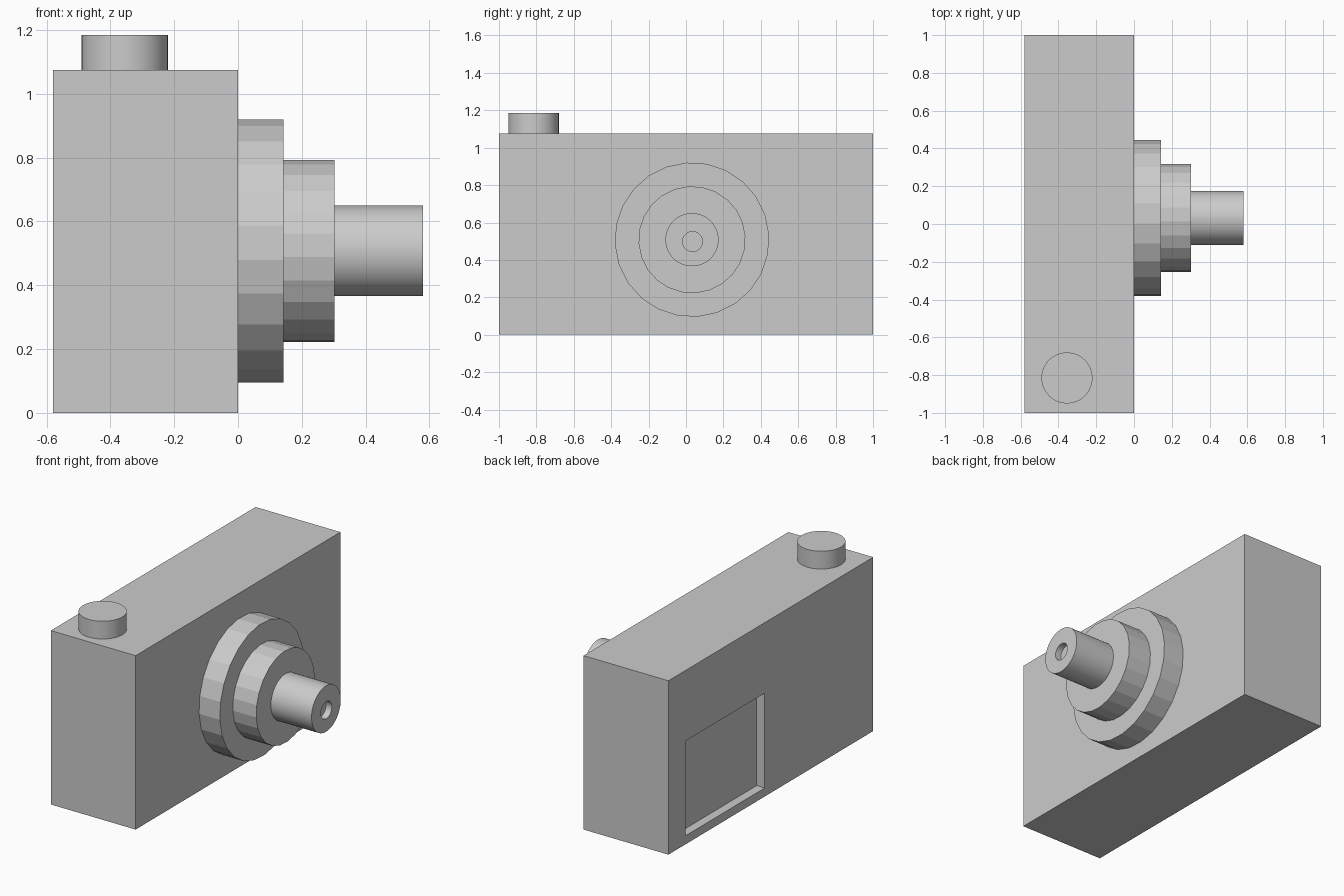
import bpy
import bmesh
from math import radians
from mathutils import Matrix, Vector

cube = bpy.data.objects.get("Cube")
if cube:
    bpy.data.objects.remove(cube, do_unlink=True)

# One plain colour for the whole model
grey = bpy.data.materials.new("plain grey")
grey.use_nodes = True
colour = (0.6, 0.6, 0.6, 1)
grey.diffuse_color = colour
grey.node_tree.nodes["Principled BSDF"].inputs["Base Color"].default_value = colour

LENS_Y, LENS_Z = 0.032, 0.508


def finish(name, bm, smooth=False):
    bmesh.ops.recalc_face_normals(bm, faces=bm.faces[:])
    mesh = bpy.data.meshes.new(name)
    bm.to_mesh(mesh)
    bm.free()
    mesh.materials.append(grey)
    obj = bpy.data.objects.new(name, mesh)
    bpy.context.collection.objects.link(obj)
    if smooth:
        bpy.ops.object.select_all(action='DESELECT')
        obj.select_set(True)
        bpy.context.view_layer.objects.active = obj
        bpy.ops.object.shade_smooth_by_angle(angle=radians(30))


def cylinder(radius, length, sides, matrix):
    bm = bmesh.new()
    bmesh.ops.create_cone(bm, cap_ends=True, segments=sides, radius1=radius,
                          radius2=radius, depth=length, matrix=matrix)
    return bm


def lens_ring(radius, x0, x1, sides):
    place = Matrix.Translation((( x0 + x1) / 2, LENS_Y, LENS_Z))
    turn = Matrix.Rotation(radians(90), 4, 'Y') @ Matrix.Rotation(radians(4), 4, 'Z')
    return cylinder(radius, x1 - x0, sides, place @ turn)


def sink(bm, face, centre, scale_y, scale_z, depth):
    """Cut a pocket into a face that looks along x."""
    middle = face.calc_center_median()
    bmesh.ops.inset_individual(bm, faces=[face], thickness=0.01)
    rim = [(v, v.co - middle) for v in face.verts]
    half_y = max(abs(d.y) for _, d in rim)
    half_z = max(abs(d.z) for _, d in rim)
    for v, d in rim:
        v.co = Vector((middle.x, centre[0] + d.y / half_y * scale_y,
                       centre[1] + d.z / half_z * scale_z))
    bmesh.ops.inset_individual(bm, faces=[face], thickness=0)
    for v in face.verts:
        v.co.x += depth


# Body with a rectangular pocket in its rear panel
bm = bmesh.new()
size = Matrix.Diagonal((0.58, 2, 1.075, 1))
bmesh.ops.create_cube(bm, size=1, matrix=Matrix.Translation((-0.29, 0, 0.5375)) @ size)
rear = min(bm.faces, key=lambda f: f.calc_center_median().x)
sink(bm, rear, (0.447, 0.346), 0.387, 0.293, 0.055)
finish("camera_body", bm)

# Stepped lens rings
finish("lens_base_ring", lens_ring(0.413, 0, 0.142, 24))
finish("lens_middle_ring", lens_ring(0.286, 0.142, 0.302, 24))

# Barrel with a small round hole in its end
bm = lens_ring(0.142, 0.302, 0.58, 64)
tip = max(bm.faces, key=lambda f: f.calc_center_median().x)
sink(bm, tip, (0.035, 0.498), 0.053, 0.053, -0.04)
finish("lens_barrel", bm, smooth=True)

# Shutter button
finish("shutter_button",
       cylinder(0.135, 0.11, 64, Matrix.Translation((-0.355, -0.815, 1.13))),
       smooth=True)
